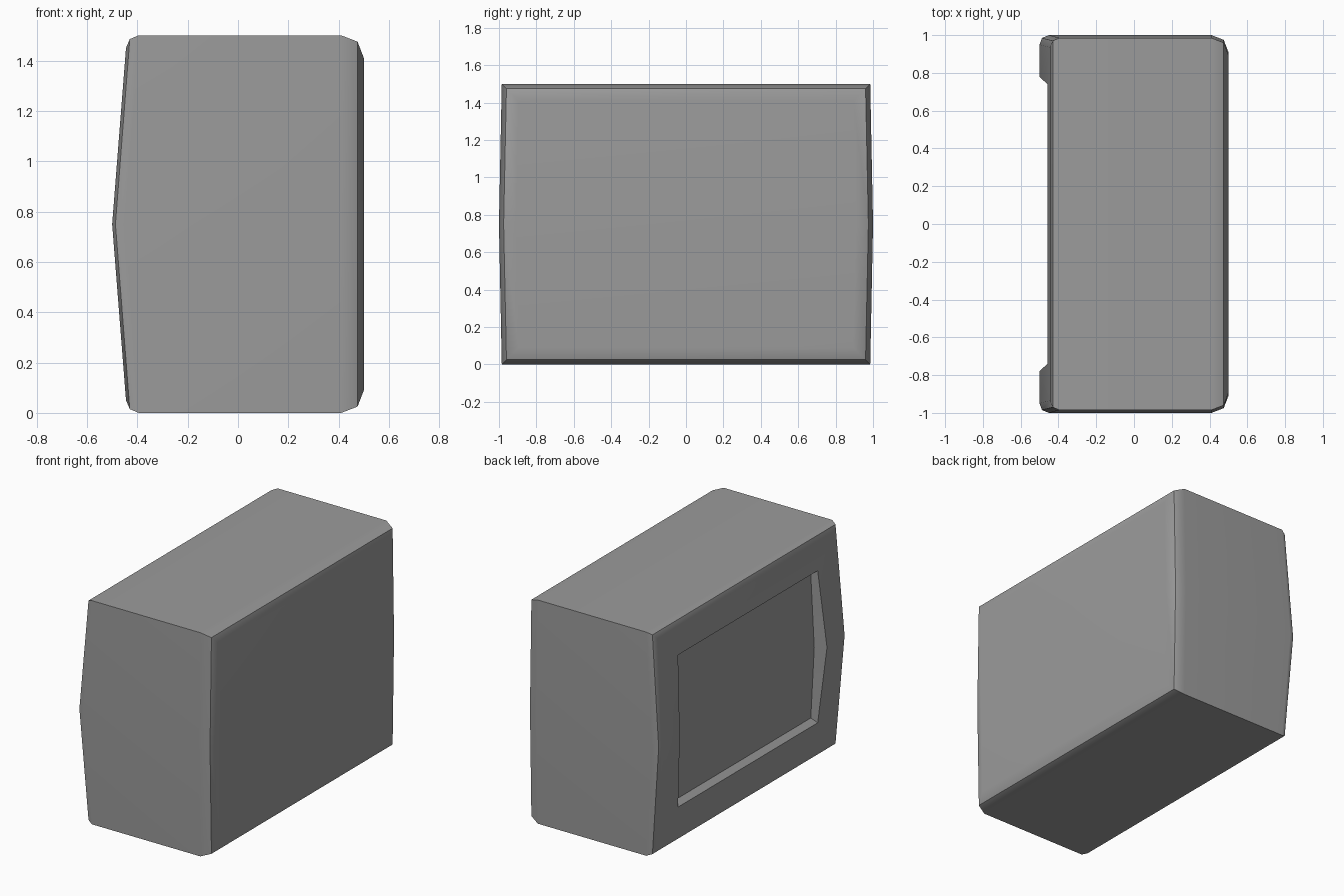
import bpy
import bmesh
import math

cube = bpy.data.objects.get("Cube")
if cube:
    bpy.data.objects.remove(cube, do_unlink=True)

# Single plain grey plastic
GREY = (0.33, 0.33, 0.33, 1.0)
grey = bpy.data.materials.new("grey_plastic")
grey.use_nodes = True
grey.diffuse_color = GREY
grey.node_tree.nodes["Principled BSDF"].inputs["Base Color"].default_value = GREY

HEIGHT = 1.5
MIDDLE = HEIGHT / 2


def add_ring(bm, x_corner, x_mid, y_corner, y_mid, z_low, z_high):
    """Six-sided loop whose left and right sides bow out at mid height."""
    half = [(x_corner, y_corner, z_low), (x_mid, y_mid, MIDDLE), (x_corner, y_corner, z_high)]
    right = [bm.verts.new((x, -y, z)) for x, y, z in half]
    left = [bm.verts.new(p) for p in reversed(half)]
    return right + left


def body_ring(bm, x_corner, x_mid, inset):
    """Loop of the outer shell, drawn in by the given inset."""
    return add_ring(bm, x_corner, x_mid, 0.985 - inset, 1.0 - inset, inset, HEIGHT - inset)


def add_cap(bm, ring):
    """Close a loop with two quads that meet at mid height."""
    a, b, c, d, e, f = ring
    bm.faces.new((a, b, e, f))
    bm.faces.new((b, c, d, e))


bm = bmesh.new()

# Rounded flat end, straight walls, rounded bowed end
shell = [(0.5, 0.5, 0.09), (0.475, 0.475, 0.025), (0.41, 0.41, 0.0),
         (-0.395, -0.45, 0.0), (-0.43, -0.487, 0.015), (-0.445, -0.5, 0.05)]
rings = [body_ring(bm, *station) for station in shell]

# Frame opening and the sunken panel inside it
rings.append(add_ring(bm, -0.459, -0.5, 0.74, 0.78, 0.25, 1.27))
rings.append(add_ring(bm, -0.422, -0.437, 0.72, 0.735, 0.28, 1.24))

# Skin the loops
for r0, r1 in zip(rings, rings[1:]):
    for i in range(len(r0)):
        j = (i + 1) % len(r0)
        bm.faces.new((r0[i], r0[j], r1[j], r1[i]))
add_cap(bm, rings[0])
add_cap(bm, rings[-1])
bmesh.ops.recalc_face_normals(bm, faces=bm.faces[:])

mesh = bpy.data.meshes.new("screen_housing")
bm.to_mesh(mesh)
bm.free()
mesh.materials.append(grey)
housing = bpy.data.objects.new("screen_housing", mesh)
bpy.context.collection.objects.link(housing)

# Smooth rounded borders, keeping the true corners crisp
bpy.ops.object.select_all(action="DESELECT")
housing.select_set(True)
bpy.context.view_layer.objects.active = housing
bpy.ops.object.shade_smooth_by_angle(angle=math.radians(30))
weighted = housing.modifiers.new("weighted_normals", "WEIGHTED_NORMAL")
weighted.keep_sharp = True
